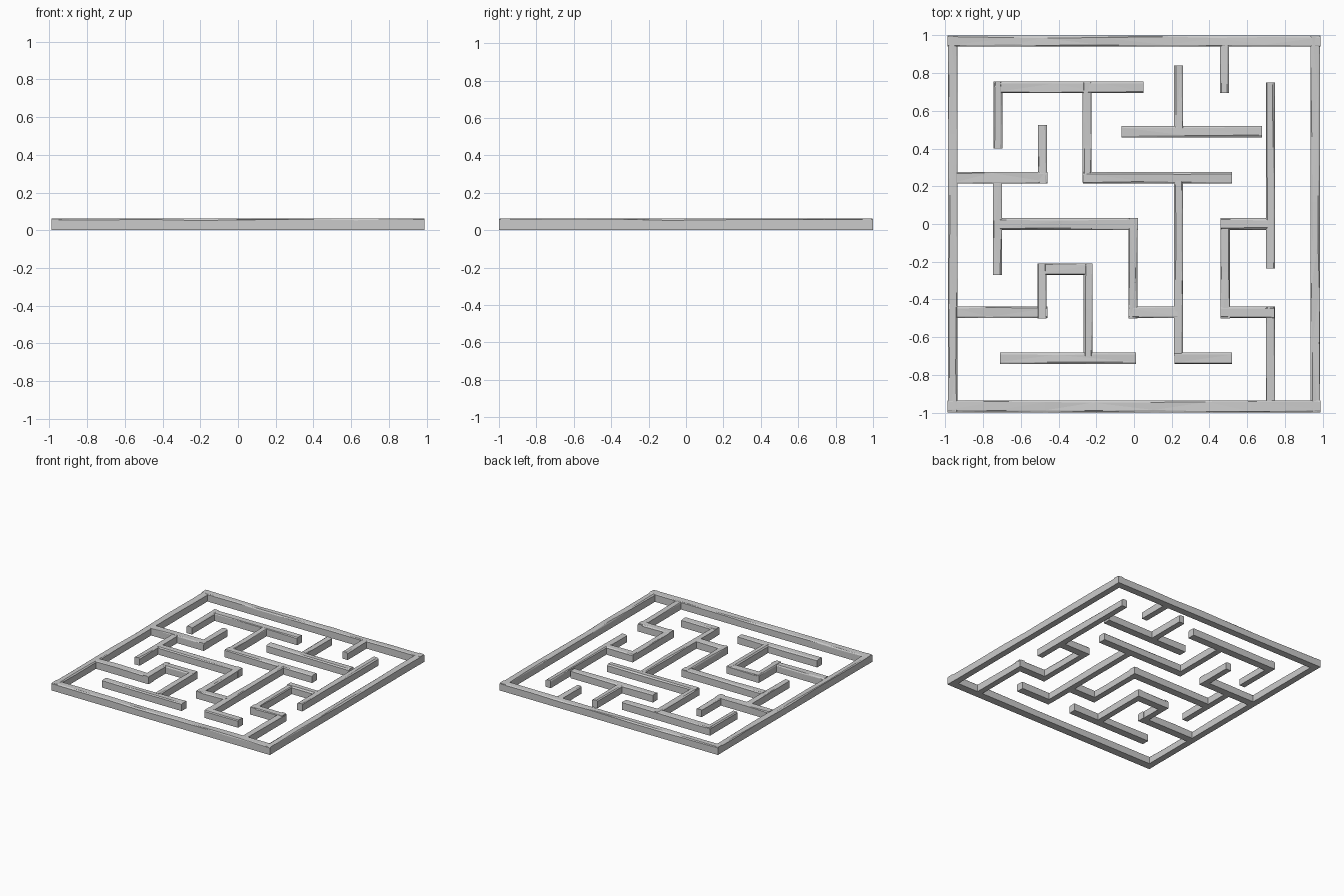
import bpy, bmesh, random

if "Cube" in bpy.data.objects:
    bpy.data.objects.remove(bpy.data.objects["Cube"])

random.seed(4)
HEIGHT = 0.063


def wall(name, start, end, centre, width, along_x):
    """Rough stone wall: a chamfered section swept through uneven stations."""
    bm = bmesh.new()
    count = max(2, round((end - start) / 0.3) + 1)
    step = (end - start) / (count - 1)
    rings = []
    for i in range(count):
        pos = start + step * i
        if 0 < i < count - 1:
            pos += random.uniform(-0.3, 0.3) * step
        half = width / 2
        left, right = random.uniform(0.004, 0.013), random.uniform(0.004, 0.013)
        drop_l, drop_r = random.uniform(0.004, 0.012), random.uniform(0.004, 0.012)
        section = [(-half, 0), (half, 0), (half, HEIGHT - drop_r),
                   (half - right, HEIGHT - random.uniform(0, 0.004)),
                   (-half + left, HEIGHT - random.uniform(0, 0.004)),
                   (-half, HEIGHT - drop_l)]
        ring = []
        for side, z in section:
            co = (pos, centre + side, z) if along_x else (centre + side, pos, z)
            ring.append(bm.verts.new(co))
        rings.append(ring)
    for a, b in zip(rings, rings[1:]):
        for k in range(6):
            n = (k + 1) % 6
            bm.faces.new((a[k], a[n], b[n], b[k]))
    bm.faces.new(rings[0])
    bm.faces.new(rings[-1])
    bmesh.ops.triangulate(bm, faces=bm.faces[:])
    bmesh.ops.recalc_face_normals(bm, faces=bm.faces[:])
    mesh = bpy.data.meshes.new(name)
    bm.to_mesh(mesh)
    bm.free()
    bpy.context.collection.objects.link(bpy.data.objects.new(name, mesh))


# Outer frame
wall("outer_wall_back", -0.988, 0.988, 0.97, 0.058, True)
wall("outer_wall_front", -0.988, 0.988, -0.967, 0.064, True)
wall("outer_wall_left", -0.995, 0.998, -0.961, 0.052, False)
wall("outer_wall_right", -0.995, 0.998, 0.961, 0.052, False)

# Inner walls running left to right: x start, x end, y centre
across = [
    (-0.74, 0.05, 0.725), (-0.065, 0.68, 0.49),
    (-0.94, -0.46, 0.245), (-0.27, 0.52, 0.245),
    (-0.71, 0.02, 0.0), (0.46, 0.71, 0.0),
    (-0.50, -0.22, -0.24), (-0.94, -0.46, -0.468),
    (-0.03, 0.23, -0.468), (0.46, 0.745, -0.468),
    (-0.71, 0.01, -0.712), (0.215, 0.52, -0.712),
]
for i, (a, b, c) in enumerate(across):
    wall(f"cross_wall_{i + 1}", a, b, c, 0.062, True)

# Inner walls running front to back: y start, y end, x centre
along = [
    (0.40, 0.755, -0.722), (0.22, 0.75, -0.25), (0.51, 0.84, 0.237),
    (0.695, 0.95, 0.481), (-0.235, 0.75, 0.723), (0.215, 0.525, -0.485),
    (-0.27, 0.23, -0.724), (-0.70, 0.23, 0.237), (-0.50, 0.03, -0.006),
    (-0.50, 0.02, 0.484), (-0.50, -0.21, -0.488), (-0.70, -0.21, -0.243),
    (-0.94, -0.437, 0.723),
]
for i, (a, b, c) in enumerate(along):
    wall(f"long_wall_{i + 1}", a, b, c, 0.048, False)
